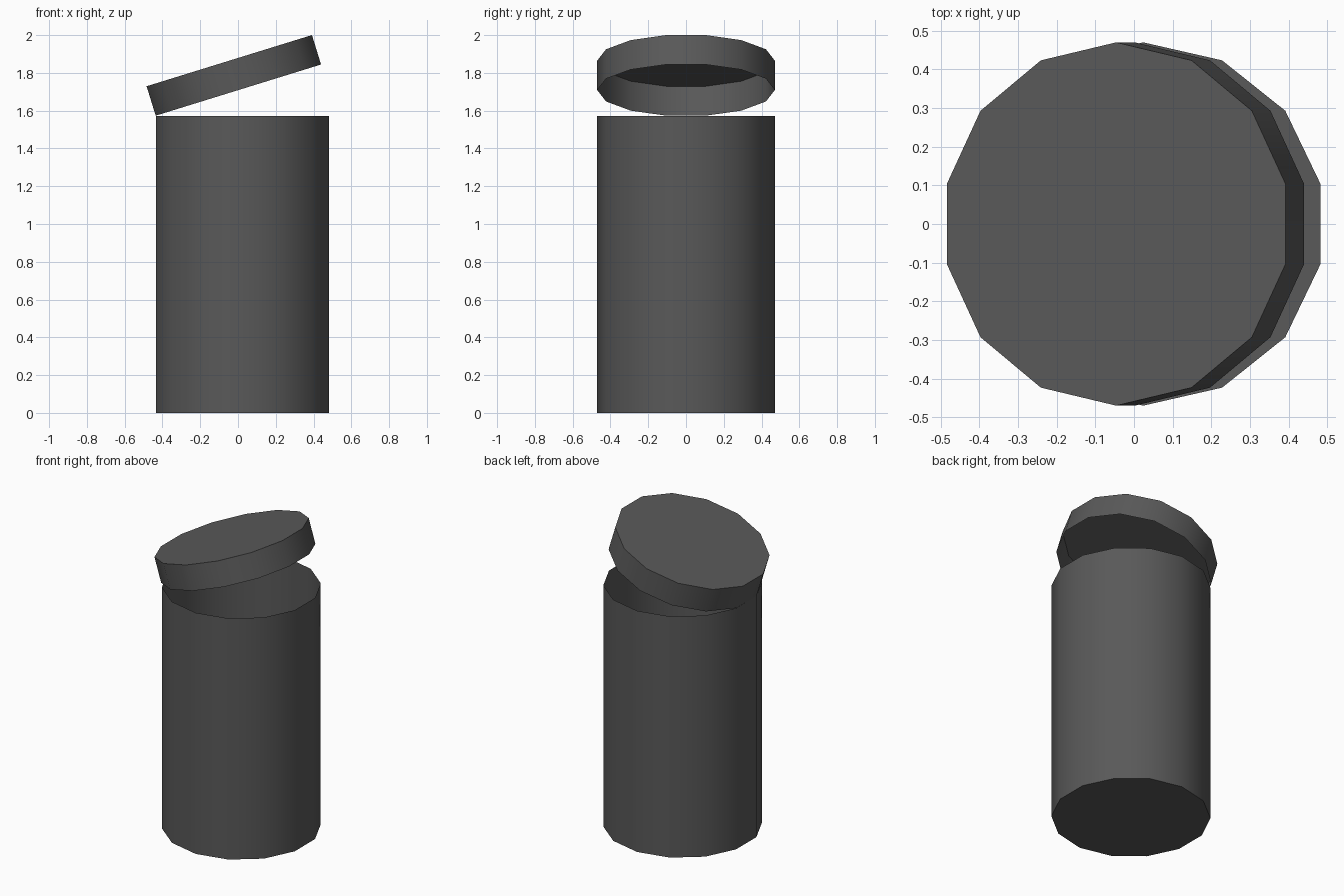
import bpy, bmesh, math
from mathutils import Matrix, Vector

if "Cube" in bpy.data.objects:
    bpy.data.objects.remove(bpy.data.objects["Cube"])

SIDES = 14
RADIUS = 0.47
TILT = math.radians(-17.2)

grey = bpy.data.materials.new("dark_grey")
grey.diffuse_color = (0.1, 0.1, 0.1, 1.0)
grey.use_nodes = True
grey.node_tree.nodes["Principled BSDF"].inputs["Base Color"].default_value = grey.diffuse_color


def open_cup(name, height, closed_top, placement):
    """Thin-walled prism closed at one end, with flat sides facing +x and -x."""
    bm = bmesh.new()
    rings = []
    for z in (0.0, height):
        ring = []
        for i in range(SIDES):
            a = 2 * math.pi * (i + 0.5) / SIDES
            ring.append(bm.verts.new((RADIUS * math.cos(a), RADIUS * math.sin(a), z)))
        rings.append(ring)
    low, high = rings
    for i in range(SIDES):
        j = (i + 1) % SIDES
        bm.faces.new((low[i], low[j], high[j], high[i]))
    bm.faces.new(high if closed_top else low[::-1])
    mesh = bpy.data.meshes.new(name)
    bm.to_mesh(mesh)
    bm.free()
    mesh.materials.append(grey)
    obj = bpy.data.objects.new(name, mesh)
    obj.matrix_world = placement
    bpy.context.collection.objects.link(obj)
    bpy.ops.object.select_all(action='DESELECT')
    obj.select_set(True)
    bpy.context.view_layer.objects.active = obj
    bpy.ops.object.shade_smooth_by_angle(angle=math.radians(30))
    return obj


# Tall container, open at the top
open_cup("can_body", 1.572, False, Matrix.Translation((0.024, 0, 0)))

# Lid, open underneath, tipped up from its resting point on the left rim
lid_place = Matrix.Translation(Vector((0.002, 0, 1.709))) @ Matrix.Rotation(TILT, 4, 'Y')
open_cup("can_lid", 0.163, True, lid_place)
